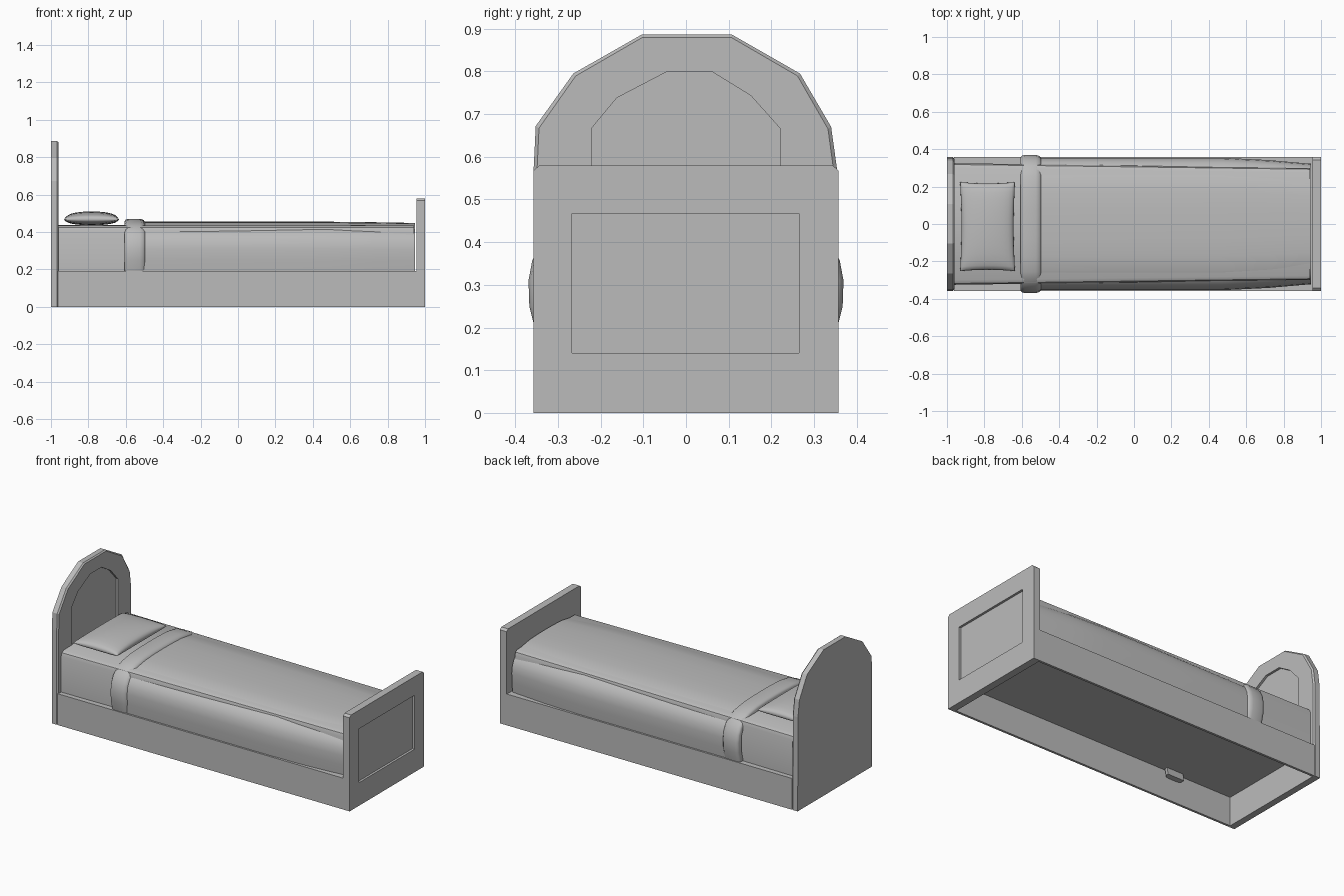
import bpy, bmesh, math
from mathutils import Vector

if "Cube" in bpy.data.objects:
    bpy.data.objects.remove(bpy.data.objects["Cube"])

grey = bpy.data.materials.new("plain grey")
grey.diffuse_color = (0.5, 0.5, 0.5, 1)
grey.use_nodes = True
grey.node_tree.nodes["Principled BSDF"].inputs["Base Color"].default_value = grey.diffuse_color


def finish(name, bm, smooth=None):
    bmesh.ops.recalc_face_normals(bm, faces=bm.faces)
    me = bpy.data.meshes.new(name)
    bm.to_mesh(me)
    bm.free()
    ob = bpy.data.objects.new(name, me)
    bpy.context.collection.objects.link(ob)
    me.materials.append(grey)
    if smooth:
        bpy.ops.object.select_all(action='DESELECT')
        ob.select_set(True)
        bpy.context.view_layer.objects.active = ob
        bpy.ops.object.shade_smooth_by_angle(angle=math.radians(smooth))
    return ob


def loft(name, sections, smooth=None):
    """Skin closed (y, z) loops placed at x stations, with end caps."""
    bm = bmesh.new()
    rings = [[bm.verts.new((x, y, z)) for y, z in loop] for x, loop in sections]
    n = len(rings[0])
    for a, b in zip(rings, rings[1:]):
        for i in range(n):
            j = (i + 1) % n
            bm.faces.new((a[i], a[j], b[j], b[i]))
    bm.faces.new(rings[0])
    bm.faces.new(rings[-1][::-1])
    return finish(name, bm, smooth)


def box(name, x0, x1, y0, y1, z0, z1):
    loop = [(y0, z0), (y1, z0), (y1, z1), (y0, z1)]
    return loft(name, [(x0, loop), (x1, loop)])


def recess(board, loop, x, depth):
    cutter = loft(board.name + "_cutter", [(x - depth, loop), (x + 0.05, loop)])
    cutter.hide_render = True
    cutter.hide_viewport = True
    mod = board.modifiers.new("panel recess", 'BOOLEAN')
    mod.operation = 'DIFFERENCE'
    mod.solver = 'EXACT'
    mod.object = cutter


def mirrored(half):
    """Half profile from the outer bottom to the centre, mirrored over y."""
    return half + [(-y, z) for y, z in reversed(half[:-1])]


# Arched headboard with chamfered inner edge and recessed arch panel
arch = [(0.357, 0), (0.354, 0.57), (0.34, 0.67), (0.267, 0.795), (0.108, 0.886),
        (-0.104, 0.886), (-0.264, 0.795), (-0.352, 0.672), (-0.357, 0.57), (-0.357, 0)]
inner_arch = [(y * 0.978, z * 0.993) for y, z in arch]
head = loft("headboard", [(-1, arch), (-0.968, arch), (-0.96, inner_arch)])
recess(head, [(0.22, 0.4), (0.22, 0.667), (0.152, 0.743), (0.063, 0.798),
              (-0.047, 0.798), (-0.162, 0.738), (-0.221, 0.667), (-0.221, 0.4)], -0.96, 0.014)

# Footboard with clipped top corners and recessed panel
foot = loft("footboard", [(x, [(-0.357, 0), (0.357, 0), (0.357, 0.568), (0.343, 0.58),
                               (-0.343, 0.58), (-0.357, 0.568)]) for x in (0.955, 1)])
recess(foot, [(-0.267, 0.14), (0.265, 0.14), (0.265, 0.467), (-0.267, 0.467)], 1, 0.014)

# Side rails and slatless base
for side, name in ((-1, "front_rail"), (1, "back_rail")):
    ys = sorted((side * 0.357, side * 0.343))
    box(name, -0.962, 0.957, ys[0], ys[1], 0, 0.19)
box("base_panel", -0.962, 0.957, -0.344, 0.344, 0.175, 0.188)

# Mattress
mattress = mirrored([(0.325, 0.18), (0.325, 0.405), (0.318, 0.424), (0.3, 0.434), (0, 0.436)])
loft("mattress", [(-0.965, mattress), (0.94, [(y * 0.92, z) for y, z in mattress])], 35)

# Blanket draped over the mattress, tapering toward the foot
drape = [(0.345, 0.18), (0.352, 0.25), (0.354, 0.31), (0.348, 0.352), (0.33, 0.388),
         (0.298, 0.418), (0.25, 0.438), (0.17, 0.45), (0.08, 0.454), (0, 0.455)]
stations = [(-0.52, 1, 1), (0.47, 1, 1), (0.72, 0.965, 0.99), (0.945, 0.91, 0.975)]
loft("blanket", [(x, mirrored([(y * (1 if z < 0.2 and x < 0.5 else w), 0.18 + (z - 0.18) * h)
                               for y, z in drape])) for x, w, h in stations], 40)


# Turned-down blanket band, hanging behind the rails
def band(outer, inner):
    half = [(0.325, 0.13), (0.337, 0.19)] + drape[1:]

    def shift(d):
        pts = []
        for y, z in half:
            k = min(1, max(0, (z - 0.31) / 0.14))
            pts.append((y + d * (1 - k * 0.6) * min(1, y / 0.2), z + d * k))
        return mirrored(pts)
    return shift(outer) + shift(inner)[::-1]


loft("blanket_fold", [(-0.606, band(0.002, -0.02)), (-0.6, band(0.011, -0.02)),
                      (-0.585, band(0.015, -0.02)), (-0.525, band(0.015, -0.02)),
                      (-0.506, band(0.01, -0.02)), (-0.495, band(-0.002, -0.02))], 50)

# Pillow: a grid puffed up and down, with pinched corners
bm = bmesh.new()
N = 14
sheets = {}
for s in (1, -1):
    for i in range(N + 1):
        for j in range(N + 1):
            u = math.sin((i / N - 0.5) * math.pi)
            v = math.sin((j / N - 0.5) * math.pi)
            puff = ((1 - u ** 2) * (1 - v ** 2)) ** 0.36
            x = -0.783 + 0.147 * u * (1 - 0.05 * (1 - v ** 2))
            y = -0.014 + 0.238 * v * (1 - 0.03 * (1 - u ** 2))
            z = 0.466 + (0.044 if s > 0 else -0.03) * puff
            edge = i in (0, N) or j in (0, N)
            if s < 0 and edge:
                sheets[s, i, j] = sheets[1, i, j]
            else:
                sheets[s, i, j] = bm.verts.new((x, y, z))
    for i in range(N):
        for j in range(N):
            bm.faces.new([sheets[s, i + a, j + b] for a, b in ((0, 0), (1, 0), (1, 1), (0, 1))])
finish("pillow", bm, 80)
